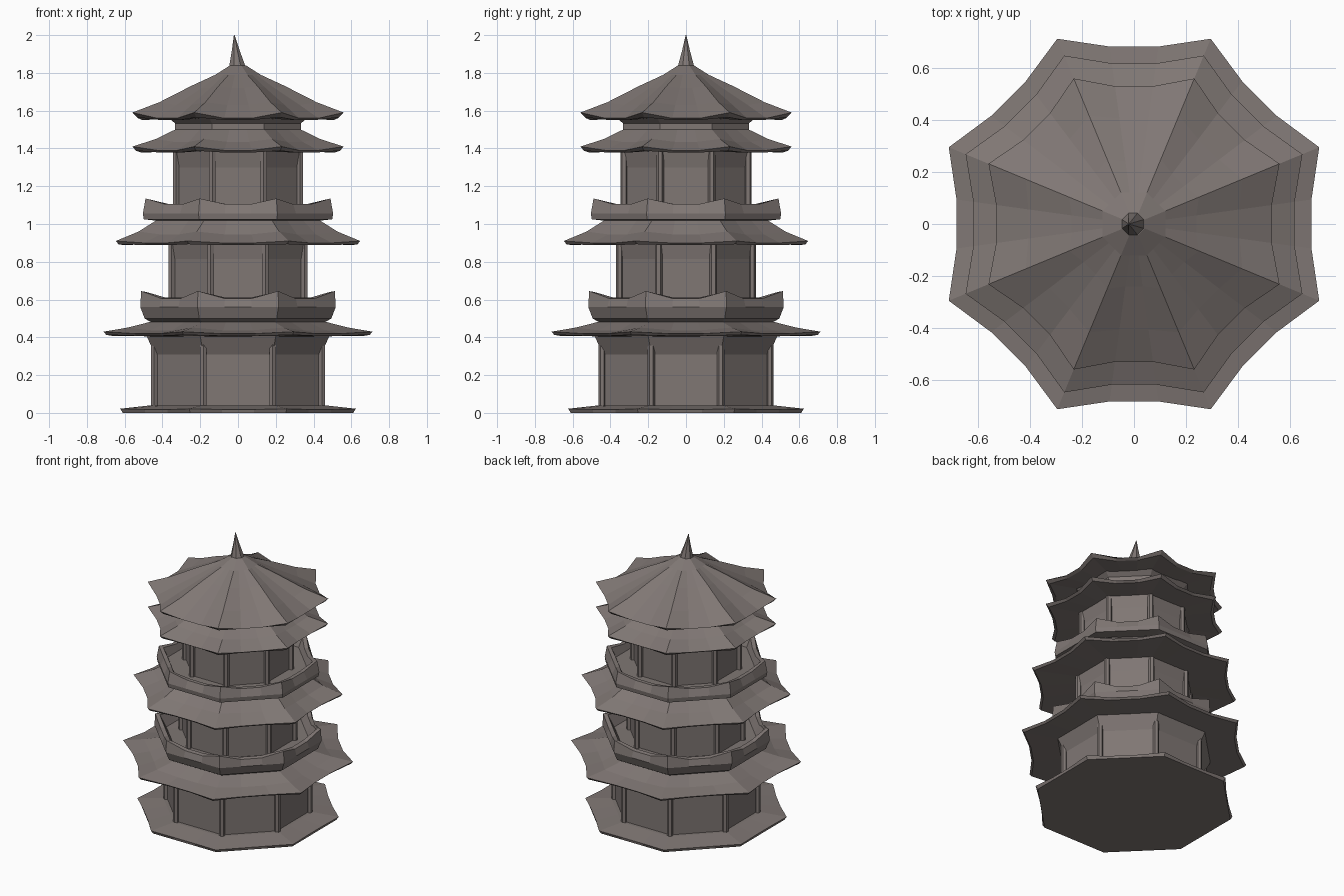
import bpy, bmesh, math

if "Cube" in bpy.data.objects:
    bpy.data.objects.remove(bpy.data.objects["Cube"])

SIDES, SUB = 8, 3            # octagon, with extra points along each side
STONE = bpy.data.materials.new("weathered_grey_brown")
STONE.diffuse_color = (0.215, 0.185, 0.175, 1)
STONE.use_nodes = True
STONE.node_tree.nodes["Principled BSDF"].inputs["Base Color"].default_value = STONE.diffuse_color


def finish(name, bm):
    bmesh.ops.recalc_face_normals(bm, faces=bm.faces)
    me = bpy.data.meshes.new(name)
    bm.to_mesh(me)
    bm.free()
    me.materials.append(STONE)
    ob = bpy.data.objects.new(name, me)
    bpy.context.collection.objects.link(ob)
    return ob


def ring(bm, r, z, lift=0.0, sag=0.0):
    """Octagon ring: corners at radius r raised by lift, sides pulled in by sag."""
    out = []
    for i in range(SIDES):
        a, b = [math.radians(22.5 + 45 * (i + k)) for k in (0, 1)]
        for s in range(SUB):
            t = s / SUB
            x = r * (math.cos(a) * (1 - t) + math.cos(b) * t)
            y = r * (math.sin(a) * (1 - t) + math.sin(b) * t)
            d = math.hypot(x, y)
            k = (d - (sag if s else 0)) / d
            out.append(bm.verts.new((x * k, y * k, z + (0 if s else lift))))
    return out


def octagon_shell(name, profile):
    """Stack of octagon rings (radius, z, lift, sag), capped at both ends."""
    bm = bmesh.new()
    rings = [ring(bm, *p) for p in profile]
    n = SIDES * SUB
    for lo, hi in zip(rings, rings[1:]):
        for i in range(n):
            j = (i + 1) % n
            bm.faces.new((lo[i], lo[j], hi[j], hi[i]))
    bm.faces.new(rings[0][::-1])
    bm.faces.new(rings[-1])
    return finish(name, bm)


def pillars(name, r, z0, z1, w):
    """Slim posts on the eight corners of a storey."""
    bm = bmesh.new()
    for i in range(SIDES):
        a = math.radians(22.5 + 45 * i)
        g = bmesh.ops.create_cone(bm, cap_ends=True, segments=6,
                                  radius1=w, radius2=w, depth=z1 - z0)
        bmesh.ops.translate(bm, verts=g["verts"],
                            vec=(r * math.cos(a), r * math.sin(a), (z0 + z1) / 2))
    return finish(name, bm)


# Base slab
octagon_shell("base_slab", [(0.66, 0.0), (0.675, 0.018, 0.004, 0.01), (0.50, 0.04)])

# Storey walls: radius, bottom, top, flare under the eaves
walls = [("ground", 0.475, 0.02, 0.42, 0.055), ("second", 0.375, 0.54, 0.92, 0.02),
         ("third", 0.35, 1.04, 1.40, 0.02), ("attic", 0.36, 1.42, 1.575, 0.05)]
for name, r, z0, z1, flare in walls:
    h = z1 - z0
    octagon_shell(name + "_wall", [(r, z0), (r, z0 + h * 0.72), (r + flare, z1)])
    if name != "attic":
        pillars(name + "_pillars", r + 0.005, z0, z1 - 0.01, 0.02)

# Skirt roofs with curled, pointed corners
octagon_shell("lower_roof", [(0.48, 0.405), (0.755, 0.408, 0.005, 0.03),
                             (0.77, 0.42, 0.01, 0.03), (0.63, 0.437, 0.015, 0.01),
                             (0.49, 0.485)])
octagon_shell("middle_roof", [(0.36, 0.90), (0.685, 0.888, 0.005, 0.03),
                              (0.70, 0.90, 0.01, 0.03), (0.57, 0.945, 0.015, 0.015),
                              (0.45, 1.03)])
octagon_shell("upper_roof", [(0.34, 1.385), (0.585, 1.378, 0.01, 0.03),
                             (0.605, 1.39, 0.02, 0.03), (0.47, 1.435, 0.015, 0.01),
                             (0.36, 1.50)])

# Balconies: flared underside, upright rail, sunken floor
octagon_shell("lower_balcony", [(0.47, 0.465), (0.535, 0.50), (0.56, 0.56),
                                (0.555, 0.605, 0.04, 0.01), (0.525, 0.61, 0.03, 0.01),
                                (0.48, 0.555), (0.36, 0.55)])
octagon_shell("upper_balcony", [(0.44, 1.015), (0.54, 1.025), (0.545, 1.055),
                                (0.53, 1.105, 0.03, 0.01), (0.50, 1.105, 0.02, 0.01),
                                (0.47, 1.06), (0.33, 1.06)])

# Crowning roof and spire
octagon_shell("top_roof", [(0.34, 1.56), (0.58, 1.55, 0.015, 0.03),
                           (0.605, 1.56, 0.03, 0.03), (0.45, 1.63, 0.015, 0.01),
                           (0.27, 1.72, 0.01, 0.01), (0.13, 1.79), (0.045, 1.84)])
spire = octagon_shell("spire", [(0.055, 1.80), (0.045, 1.84), (0.022, 1.92),
                                (0.002, 2.0)])
for v in spire.data.vertices:       # the tip leans slightly to the left
    v.co.x -= 0.02 * max(0.0, (v.co.z - 1.8) / 0.2)
